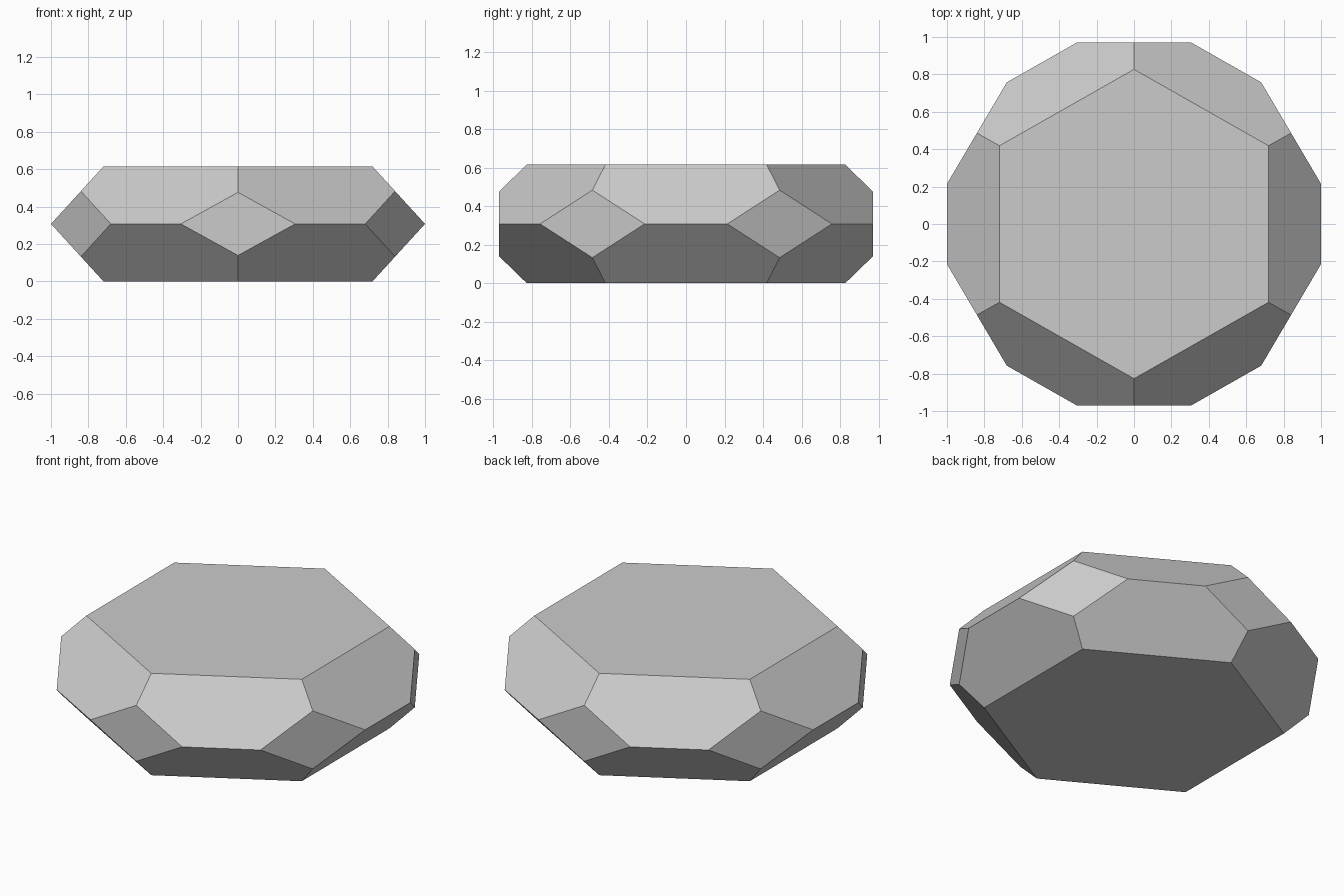
import bpy
import bmesh
from mathutils import Vector

cube = bpy.data.objects.get("Cube")
if cube:
    bpy.data.objects.remove(cube, do_unlink=True)

HALF = 0.3075  # half the crystal's height

# Single grey stone colour
stone = bpy.data.materials.new("grey_stone")
stone.use_nodes = True
colour = (0.6, 0.6, 0.6, 1)
stone.diffuse_color = colour
stone.node_tree.nodes["Principled BSDF"].inputs["Base Color"].default_value = colour

# Rough block, thick enough for every facet to be cut from it
bm = bmesh.new()
bmesh.ops.create_cube(bm, size=2.4)


def cut(point, normal):
    """Slice off everything beyond a plane and close the cut with a flat facet."""
    bmesh.ops.bisect_plane(bm, geom=bm.verts[:] + bm.edges[:] + bm.faces[:], dist=1e-6,
                           plane_co=point, plane_no=normal, clear_outer=True)
    rim = [e for e in bm.edges if e.is_boundary]
    if rim:
        bmesh.ops.contextual_create(bm, geom=rim)


# Flat table and base
for side in (1, -1):
    cut(Vector((0, 0, side * HALF)), Vector((0, 0, side)))

# Sloping facets: direction, reach at the belt, reach at the table
slopes = [(Vector((sx, 0, 0)), 1.0, 0.719) for sx in (1, -1)]
slopes += [(Vector((sx * 0.494, sy * 0.87, 0)).normalized(), 0.9945, 0.719)
           for sx in (1, -1) for sy in (1, -1)]
for direction, belt, table in slopes:
    for side in (1, -1):
        cut(direction * belt, direction * HALF + Vector((0, 0, side * (belt - table))))

# Upright diamond facets on the six corners
corners = [(Vector((0, sy, 0)), 0.97) for sy in (1, -1)]
corners += [(Vector((sx * 0.862, sy * 0.508, 0)).normalized(), 0.9705)
            for sx in (1, -1) for sy in (1, -1)]
for direction, reach in corners:
    cut(direction * reach, direction)

# Stand the crystal on the ground
bmesh.ops.translate(bm, verts=bm.verts[:], vec=(0, 0, HALF))
bmesh.ops.recalc_face_normals(bm, faces=bm.faces[:])
mesh = bpy.data.meshes.new("crystal")
bm.to_mesh(mesh)
bm.free()
mesh.materials.append(stone)
crystal = bpy.data.objects.new("crystal", mesh)
bpy.context.collection.objects.link(crystal)
